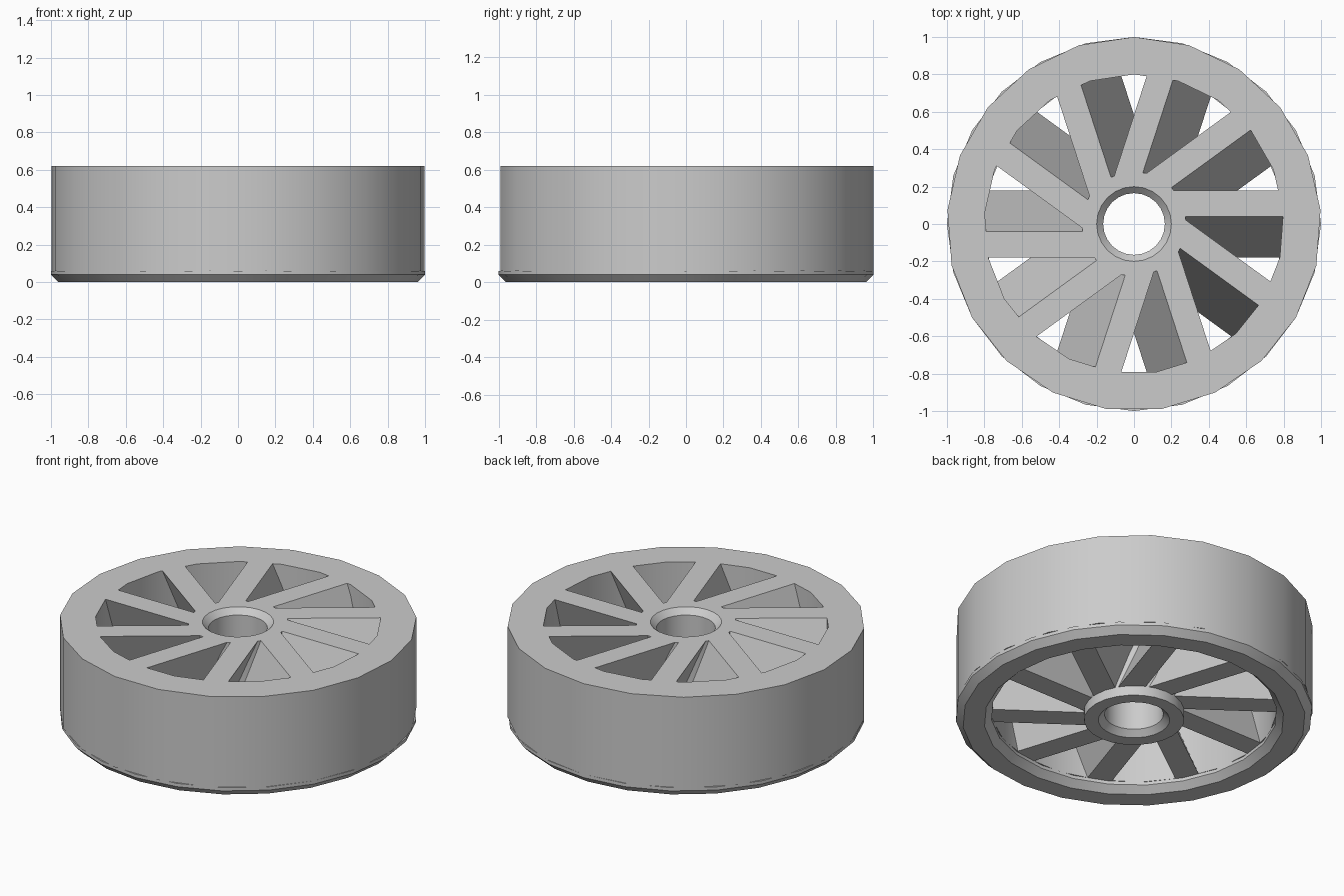
import bpy
import bmesh
import math
from mathutils import Matrix

cube = bpy.data.objects.get("Cube")
if cube:
    bpy.data.objects.remove(cube, do_unlink=True)

# Single grey material
grey = bpy.data.materials.new("plain grey")
grey.use_nodes = True
COLOUR = (0.6, 0.6, 0.6, 1.0)
grey.diffuse_color = COLOUR
grey.node_tree.nodes["Principled BSDF"].inputs["Base Color"].default_value = COLOUR

HEIGHT = 0.62
LIP = 0.06       # height of the lower lip, where body and spokes begin
SPOKES = 10


def finish(name, bm, smooth):
    bmesh.ops.recalc_face_normals(bm, faces=bm.faces)
    mesh = bpy.data.meshes.new(name)
    bm.to_mesh(mesh)
    bm.free()
    mesh.materials.append(grey)
    obj = bpy.data.objects.new(name, mesh)
    bpy.context.collection.objects.link(obj)
    if smooth:
        bpy.ops.object.select_all(action='DESELECT')
        obj.select_set(True)
        bpy.context.view_layer.objects.active = obj
        bpy.ops.object.shade_smooth_by_angle(angle=math.radians(30))
    return obj


def lathe(name, profile, sides):
    """Turn a closed (radius, z) profile about the z axis, first corner at +y."""
    bm = bmesh.new()
    rings = []
    for i in range(sides):
        a = math.pi / 2 + math.tau * i / sides
        rings.append([bm.verts.new((r * math.cos(a), r * math.sin(a), z))
                      for r, z in profile])
    n = len(profile)
    for i, ring in enumerate(rings):
        after = rings[(i + 1) % sides]
        for j in range(n):
            k = (j + 1) % n
            bm.faces.new((ring[j], after[j], after[k], ring[k]))
    return finish(name, bm, True)


# Rim: tall band over a chamfered lower lip
lathe("rim_band", [(0.8, LIP), (1, LIP), (1, HEIGHT), (0.8, HEIGHT)], 21)
lathe("rim_lower_lip", [(0.84, 0), (0.96, 0), (1, 0.04), (1, LIP),
                        (0.8, LIP), (0.8, 0.04)], 24)

# Hub with a bore chamfered at both ends
lathe("hub", [(0.2, 0), (0.28, 0), (0.28, HEIGHT), (0.2, HEIGHT),
              (0.165, HEIGHT - 0.035), (0.165, 0.035)], 24)

# Slanted spokes: a leaning parallelogram section run from hub to rim
section = [(-0.18, LIP), (-0.04, LIP), (0.18, HEIGHT), (0.04, HEIGHT)]
for s in range(SPOKES):
    bm = bmesh.new()
    inner = bm.faces.new([bm.verts.new((0.205, y, z)) for y, z in section])
    grown = bmesh.ops.extrude_face_region(bm, geom=[inner], use_keep_orig=True)
    tip = [v for v in grown["geom"] if isinstance(v, bmesh.types.BMVert)]
    bmesh.ops.translate(bm, verts=tip, vec=(0.62, 0, 0))
    bm.transform(Matrix.Rotation(math.tau * s / SPOKES, 4, 'Z'))
    finish(f"spoke_{s + 1}", bm, False)
